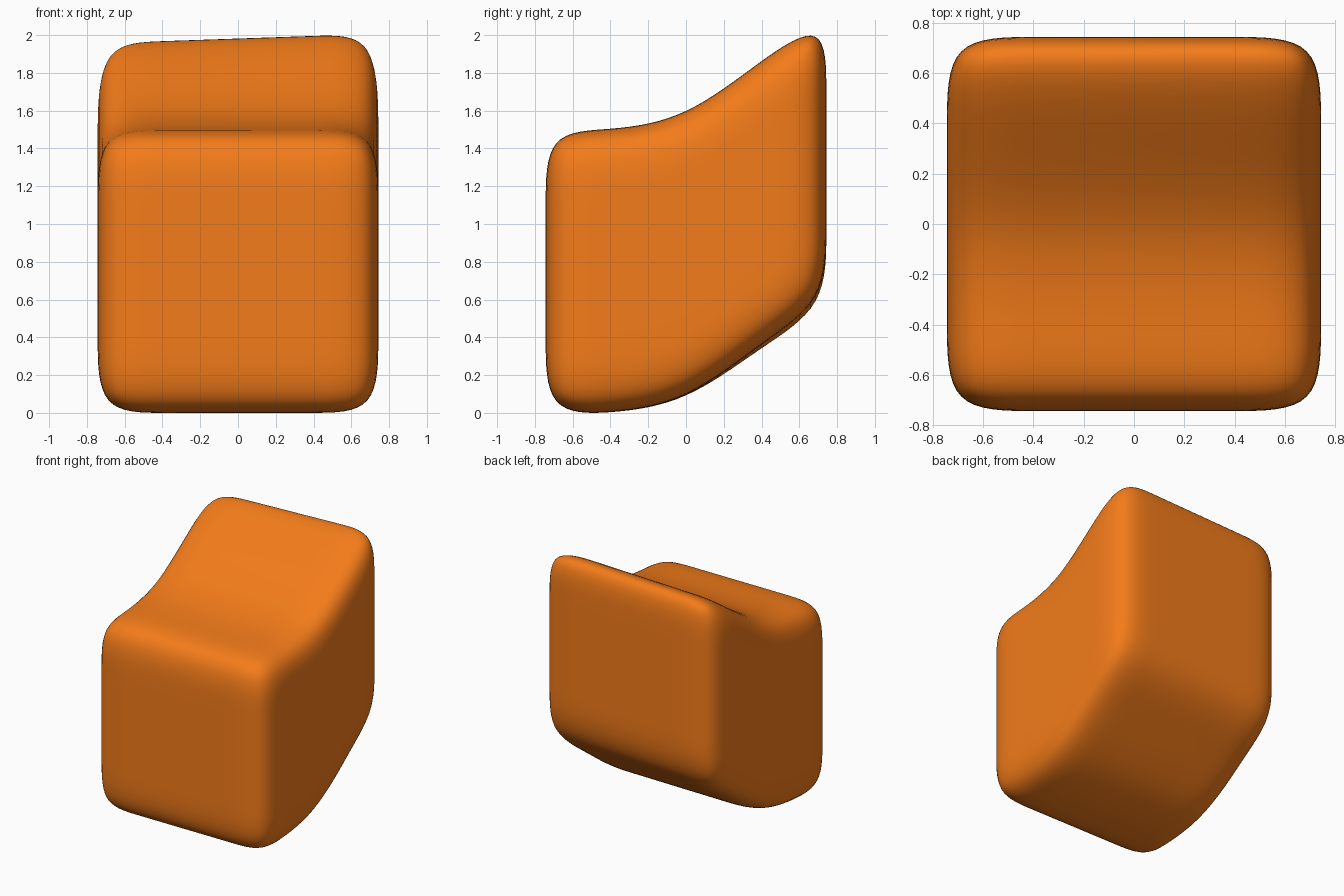
import bpy, bmesh

if "Cube" in bpy.data.objects:
    bpy.data.objects.remove(bpy.data.objects["Cube"])

HALF = 0.743     # half width and depth
LOOP = 0.40      # position of the edge loop that controls the rounding
HEIGHT = 1.5
# lift of the cage rows from front to back
LIFT = [0.0, 0.0, 0.06, 0.365, 0.583]
ROW = [-HALF, -LOOP, 0.0, LOOP, HALF]
LEVEL = [0.0, 0.4, 0.75, 1.1, HEIGHT]


def index(v):
    return round((v + 1) * 2)


# control cage: evenly cut cube, remapped to the rows and sheared upward at the back
bm = bmesh.new()
bmesh.ops.create_cube(bm, size=2)
bmesh.ops.subdivide_edges(bm, edges=bm.edges[:], cuts=3, use_grid_fill=True)
for v in bm.verts:
    i, j, k = (index(c) for c in v.co)
    lift = LIFT[j] * (1 + 0.065 * ROW[i])      # slight twist toward the right
    v.co = (ROW[i], ROW[j], LEVEL[k] + lift - 0.005)
bmesh.ops.recalc_face_normals(bm, faces=bm.faces[:])
for f in bm.faces:
    f.smooth = True
mesh = bpy.data.meshes.new("slanted_block")
bm.to_mesh(mesh)
bm.free()

block = bpy.data.objects.new("slanted_block", mesh)
bpy.context.collection.objects.link(block)

# soft rounding
sub = block.modifiers.new("rounding", 'SUBSURF')
sub.levels = sub.render_levels = 3

# orange finish
orange = bpy.data.materials.new("orange")
orange.diffuse_color = (0.9, 0.2, 0.01, 1)
orange.use_nodes = True
orange.node_tree.nodes["Principled BSDF"].inputs["Base Color"].default_value = orange.diffuse_color
mesh.materials.append(orange)
